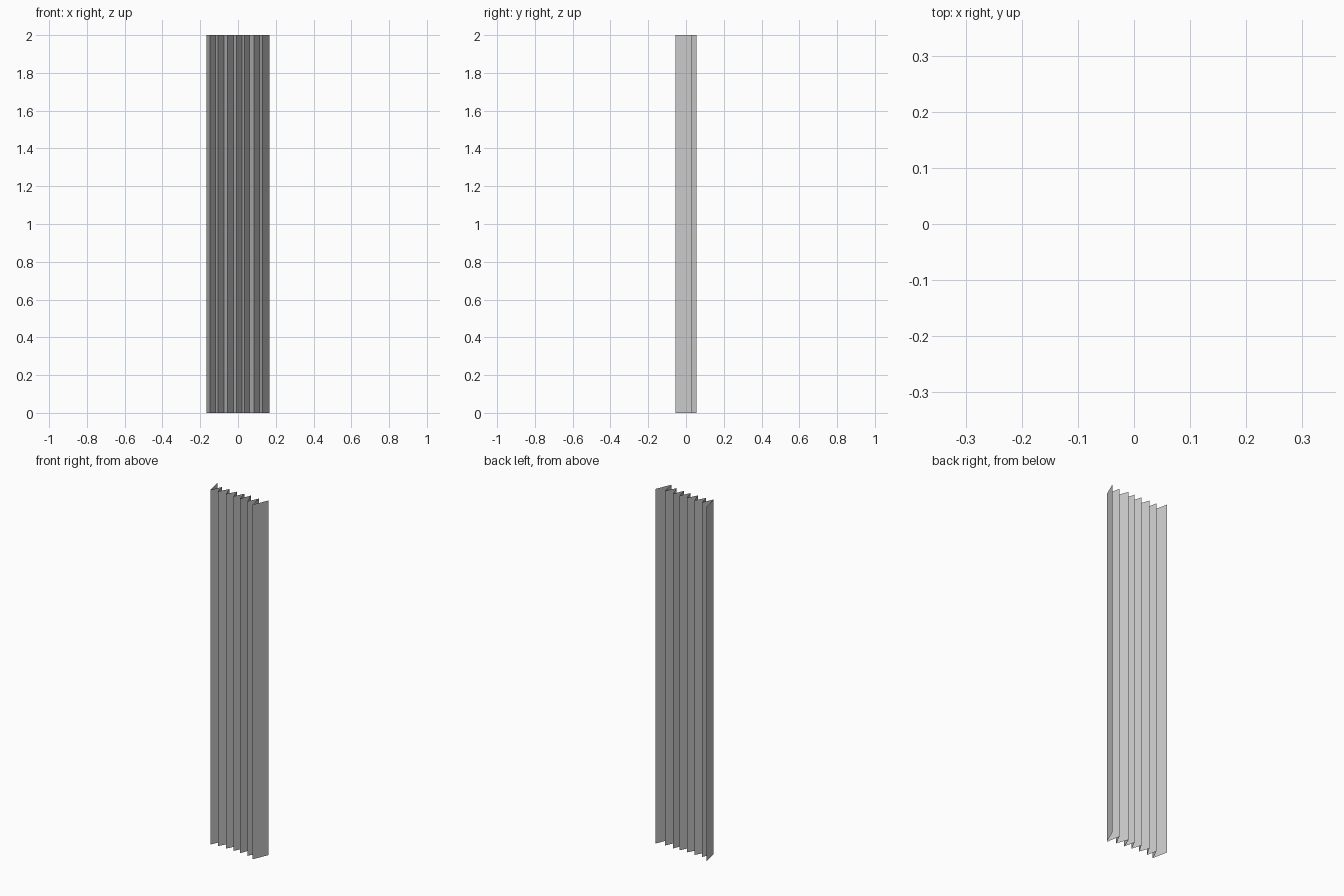
import bpy, bmesh

if "Cube" in bpy.data.objects:
    bpy.data.objects.remove(bpy.data.objects["Cube"])

HEIGHT = 2.0

# Plan of the pleated sheet: alternating back and front folds, left to right
back = [(-0.168, 0.056), (-0.12, 0.031), (-0.075, 0.03), (-0.025, 0.029),
        (0.02, 0.028), (0.06, 0.03), (0.115, 0.024), (0.168, 0.032)]
front = [(-0.149, -0.033), (-0.107, -0.027), (-0.055, -0.028), (-0.008, -0.03),
         (0.035, -0.034), (0.085, -0.038), (0.13, -0.056)]

profile = []
for b, f in zip(back, front):
    profile += [b, f]
profile.append(back[-1])

# Pleated curtain: open zigzag strip raised to full height
bm = bmesh.new()
columns = [(bm.verts.new((x, y, 0)), bm.verts.new((x, y, HEIGHT))) for x, y in profile]
for (a0, a1), (b0, b1) in zip(columns, columns[1:]):
    bm.faces.new((a0, b0, b1, a1))

mesh = bpy.data.meshes.new("pleated_curtain")
bm.to_mesh(mesh)
bm.free()
curtain = bpy.data.objects.new("pleated_curtain", mesh)
bpy.context.collection.objects.link(curtain)
